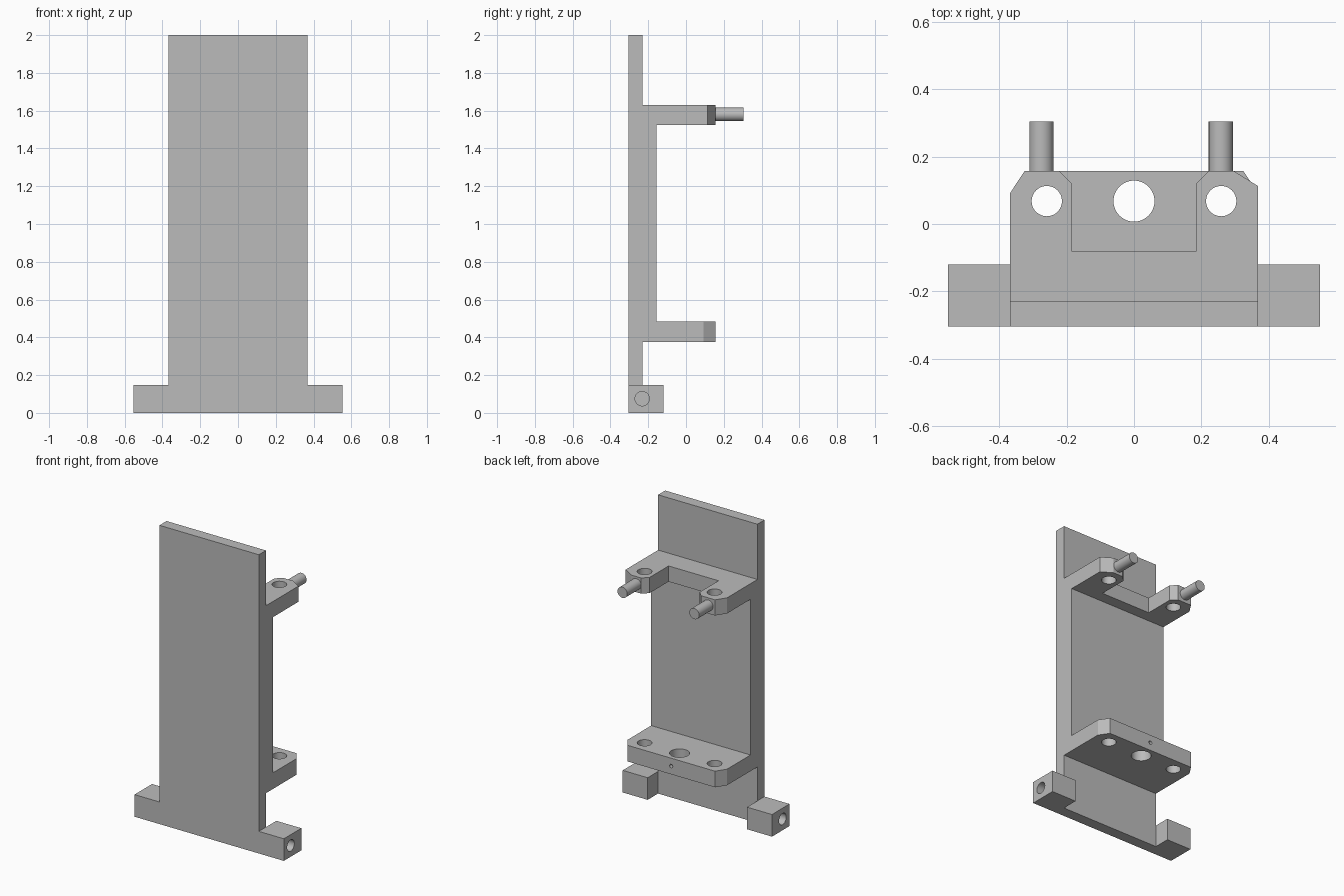
import bpy, bmesh
from mathutils import Matrix, Vector
from math import pi, radians

cube = bpy.data.objects.get("Cube")
if cube:
    bpy.data.objects.remove(cube, do_unlink=True)

grey = bpy.data.materials.new("plain grey")
grey.use_nodes = True
COLOUR = (0.5, 0.5, 0.5, 1)
grey.diffuse_color = COLOUR
grey.node_tree.nodes["Principled BSDF"].inputs["Base Color"].default_value = COLOUR

W = 0.368                      # half width of the plate
FRONT, THIN, THICK, BACK = -0.305, -0.23, -0.157, 0.157
HOLE_Y = 0.068


def finish(name, bm):
    bmesh.ops.recalc_face_normals(bm, faces=bm.faces)
    mesh = bpy.data.meshes.new(name)
    bm.to_mesh(mesh)
    bm.free()
    mesh.materials.append(grey)
    obj = bpy.data.objects.new(name, mesh)
    bpy.context.collection.objects.link(obj)
    return obj


def extrude(name, outline, shift):
    """Extrude a closed outline of 3D points along a vector."""
    bm = bmesh.new()
    face = bm.faces.new([bm.verts.new(p) for p in outline])
    out = bmesh.ops.extrude_face_region(bm, geom=[face])
    verts = [g for g in out["geom"] if isinstance(g, bmesh.types.BMVert)]
    bmesh.ops.translate(bm, verts=verts, vec=Vector(shift))
    return finish(name, bm)


def rod(name, centre, radius, length, axis):
    turn = {"x": Matrix.Rotation(pi / 2, 4, "Y"),
            "y": Matrix.Rotation(pi / 2, 4, "X"), "z": Matrix()}[axis]
    bm = bmesh.new()
    bmesh.ops.create_cone(bm, cap_ends=True, segments=48, radius1=radius,
                          radius2=radius, depth=length,
                          matrix=Matrix.Translation(centre) @ turn)
    return finish(name, bm)


def drill(obj, cutters):
    for cutter in cutters:
        cutter.hide_render = True
        mod = obj.modifiers.new("hole", "BOOLEAN")
        mod.operation, mod.solver, mod.object = "DIFFERENCE", "EXACT", cutter
        select(obj)
        bpy.ops.object.modifier_apply(modifier=mod.name)
        bpy.data.objects.remove(cutter, do_unlink=True)


def select(obj):
    bpy.ops.object.select_all(action="DESELECT")
    obj.select_set(True)
    bpy.context.view_layer.objects.active = obj


# Back plate, thicker between the two shelves
low, high = 0.375, 1.63
profile = [(FRONT, 0), (THIN, 0), (THIN, low), (THICK, low),
           (THICK, high), (THIN, high), (THIN, 2), (FRONT, 2)]
plate = extrude("back_plate", [(-W, y, z) for y, z in profile], (2 * W, 0, 0))
parts = [plate]

# Lower shelf with three upright holes and a small cross bore
outline = [(-W, THICK), (W, THICK), (W, 0.092), (0.325, BACK),
           (-0.325, BACK), (-W, 0.092)]
shelf = extrude("lower_shelf", [(x, y, low) for x, y in outline], (0, 0, 0.108))
drill(shelf, [rod("cutter", (x, HOLE_Y, 0.43), r, 0.4, "z")
              for x, r in ((-0.259, 0.045), (0, 0.061), (0.259, 0.045))])
drill(shelf, [rod("cutter", (0, 0.13, 0.43), 0.012, 0.12, "y")])
parts.append(shelf)

# Upper forked shelf; its two outer corners are cut differently
outline = [(-W, THICK), (W, THICK), (W, 0.113), (0.297, BACK), (0.222, BACK),
           (0.185, 0.12), (0.185, -0.08), (-0.185, -0.08), (-0.185, 0.12),
           (-0.222, BACK), (-0.325, BACK), (-W, 0.092)]
fork = extrude("upper_fork", [(x, y, 1.525) for x, y in outline], (0, 0, 0.105))
drill(fork, [rod("cutter", (x, HOLE_Y, 1.58), 0.045, 0.4, "z")
             for x in (-0.259, 0.259)])
parts.append(fork)

# Pins on the fork ends
for name, x in (("right_pin", -0.275), ("left_pin", 0.258)):
    parts.append(rod(name, (x, 0.2275, 1.58), 0.036, 0.155, "y"))

# Side feet with blind holes in their outer ends
for name, s in (("right_foot", -1), ("left_foot", 1)):
    base = [(s * W, FRONT, 0), (s * W, -0.12, 0),
            (s * 0.553, -0.12, 0), (s * 0.553, FRONT, 0)]
    foot = extrude(name, base, (0, 0, 0.148))
    drill(foot, [rod("cutter", (s * 0.503, -0.232, 0.075), 0.038, 0.2, "x")])
    parts.append(foot)

for part in parts:
    select(part)
    bpy.ops.object.shade_smooth_by_angle(angle=radians(30))
